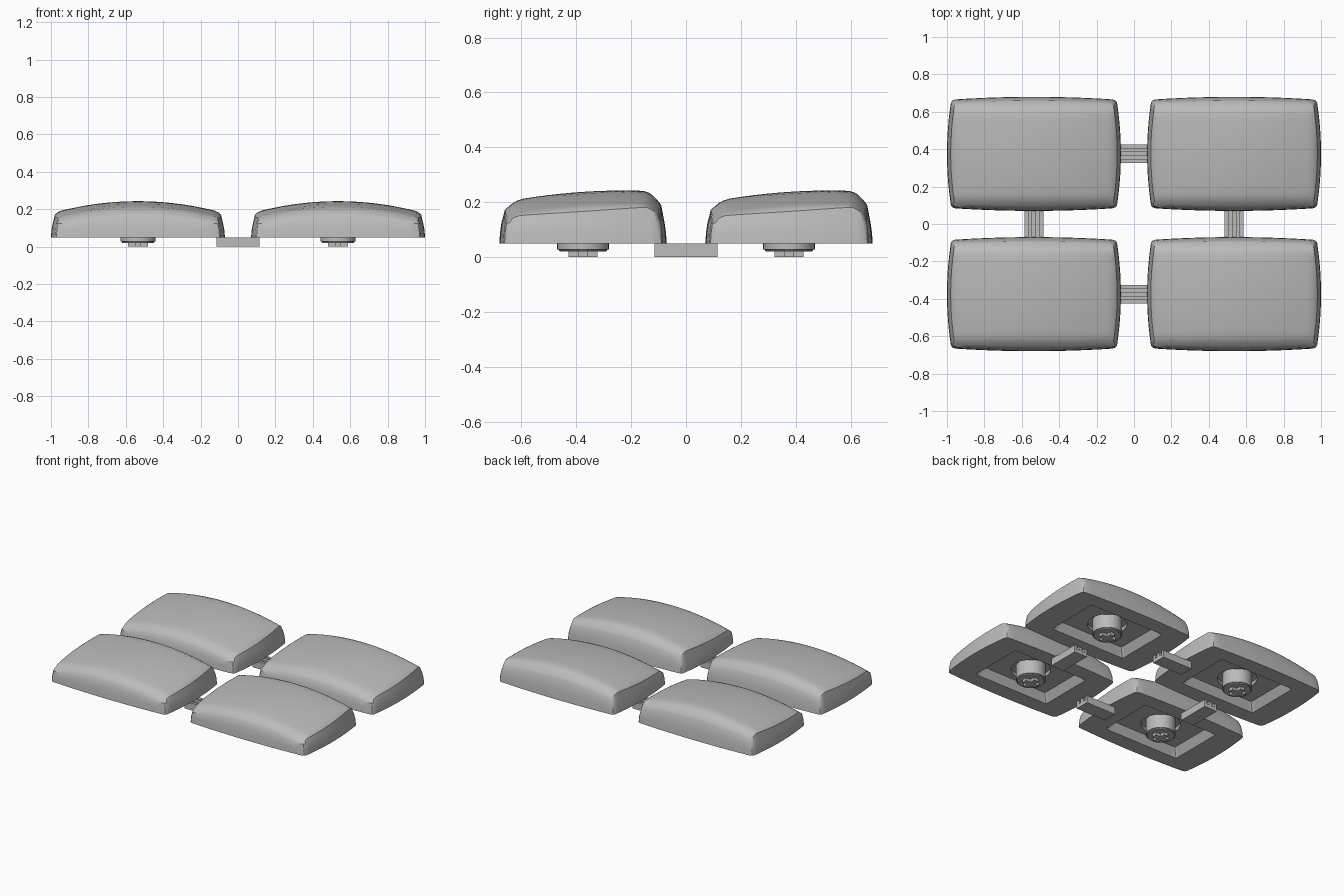
import bpy, bmesh, math
from mathutils import Vector

cube = bpy.data.objects.get("Cube")
if cube:
    bpy.data.objects.remove(cube, do_unlink=True)

mat = bpy.data.materials.new("light_grey")
mat.use_nodes = True
GREY = (0.5, 0.5, 0.5, 1)
mat.diffuse_color = GREY
mat.node_tree.nodes["Principled BSDF"].inputs["Base Color"].default_value = GREY

HX, HY, BASE = 0.465, 0.305, 0.05


def finish(bm, name, loc, angle=30):
    """Turn a bmesh into a shaded object."""
    bmesh.ops.recalc_face_normals(bm, faces=bm.faces)
    mesh = bpy.data.meshes.new(name)
    bm.to_mesh(mesh)
    bm.free()
    mesh.materials.append(mat)
    ob = bpy.data.objects.new(name, mesh)
    bpy.context.collection.objects.link(ob)
    ob.location = loc
    bpy.ops.object.select_all(action='DESELECT')
    ob.select_set(True)
    bpy.context.view_layer.objects.active = ob
    bpy.ops.object.shade_smooth_by_angle(angle=math.radians(angle))
    return ob


def square_path(n=20):
    """Points round a unit square, with slightly rounded corners."""
    side = [(-0.95 + 1.9 * i / n, -1) for i in range(n + 1)] + [(0.985, -0.985)]
    pts = []
    for _ in range(4):
        pts += side
        side = [(-v, u) for u, v in side]
    return pts


PATH = square_path()


def top_z(x, y):
    """Height of the domed, sloping top with its rolled edges."""
    z = 0.243 - 0.22 * (y - 0.15) ** 2 - 0.3 * x * x
    roll_x = min(max((abs(x) - 0.405) / 0.04, 0), 1)
    roll_y = min(max((abs(y) - 0.215) / 0.07, 0), 1)
    drop = max(0.012 * roll_x ** 2, (0.05 if y > 0 else 0.03) * roll_y ** 2)
    return max(z - drop, 0.135)


def pillow(hx, hy, z=None, bulge=0.05):
    """Ring with gently bowed sides; follows the top when z is not given."""
    ring = []
    for u, v in PATH:
        x, y = u * hx * (1 - bulge * v * v), v * hy * (1 - bulge * u * u)
        ring.append((x, y, top_z(x, y) if z is None else z))
    return ring


def circle(r, z):
    return [(*(Vector(p).normalized() * r), z) for p in PATH]


def key_cap(name, loc):
    """Loft from the recess under the cap, out round the wall and over the top."""
    rings = [circle(0.09, 0.13), circle(0.125, 0.13), circle(0.125, 0.105),
             pillow(0.255, 0.165, 0.105, 0), pillow(0.29, 0.195, BASE, 0),
             pillow(HX, HY, BASE), pillow(HX - 0.003, HY - 0.003, 0.09),
             pillow(HX - 0.01, HY - 0.008, 0.125)]
    for d in (0.02, 0.024, 0.03, 0.038, 0.05, 0.065, 0.085):
        rings.append(pillow(HX - d, HY - d))
    for s in (0.8, 0.6, 0.4, 0.2):
        rings.append(pillow((HX - 0.085) * s, (HY - 0.085) * s))
    bm = bmesh.new()
    loops = [[bm.verts.new(p) for p in ring] for ring in rings]
    n = len(PATH)
    for a, b in zip(loops, loops[1:]):
        for i in range(n):
            j = (i + 1) % n
            bm.faces.new((a[i], a[j], b[j], b[i]))
    bm.faces.new(loops[0])
    centre = bm.verts.new((0, 0, top_z(0, 0)))
    for i in range(n):
        bm.faces.new((loops[-1][i], loops[-1][(i + 1) % n], centre))
    return finish(bm, name, loc)


def prism(bm, profile, height, axis):
    """Extrude a closed profile along an axis vector."""
    face = bm.faces.new([bm.verts.new(p) for p in profile])
    out = bmesh.ops.extrude_face_region(bm, geom=[face])
    verts = [g for g in out["geom"] if isinstance(g, bmesh.types.BMVert)]
    bmesh.ops.translate(bm, verts=verts, vec=Vector(axis) * height)


def stem(name, loc):
    """Round post with a softened lower rim."""
    bm = bmesh.new()
    bmesh.ops.create_cone(bm, cap_ends=True, segments=40, radius1=0.094,
                          radius2=0.094, depth=0.12)
    bmesh.ops.translate(bm, verts=bm.verts, vec=(0, 0, 0.08))
    rim = [e for e in bm.edges if all(v.co.z < 0.03 for v in e.verts)]
    bmesh.ops.bevel(bm, geom=rim, offset=0.008, segments=3, affect='EDGES')
    return finish(bm, name, loc)


def stem_cross(name, loc):
    """Plus-shaped peg below the post."""
    a, w = 0.053, 0.017
    arm = [(a, -w), (a, w), (w, w)]
    profile = []
    for _ in range(4):
        profile += arm
        arm = [(-y, x) for x, y in arm]
    bm = bmesh.new()
    prism(bm, [(x, y, 0) for x, y in profile], 0.03, (0, 0, 1))
    return finish(bm, name, loc)


def connector(name, loc, turned):
    """Small bar with two grooves along its top."""
    half = [(0.01, 0.02), (0.01, 0.05), (0.01, 0.05)]
    right = [(0.05, 0), (0.05, 0.05), (0.03, 0.05), (0.03, 0.025),
             (0.012, 0.025), (0.012, 0.05)]
    outline = right + [(-y, z) for y, z in reversed(right)]
    bm = bmesh.new()
    prism(bm, [(-0.115, y, z) for y, z in outline], 0.23, (1, 0, 0))
    ob = finish(bm, name, loc)
    if turned:
        ob.rotation_euler.z = math.pi / 2
    return ob


# Four caps with their posts
for sx, side in ((-1, "right"), (1, "left")):
    for sy, end in ((-1, "front"), (1, "back")):
        place = (sx * 0.535, sy * 0.375, 0)
        tag = end + "_" + side
        key_cap("cap_" + tag, place)
        stem("stem_" + tag, place)
        stem_cross("stem_cross_" + tag, place)

# Bars joining neighbouring caps
for s, end, side in ((-1, "front", "right"), (1, "back", "left")):
    connector("connector_" + end, (0, s * 0.375, 0), False)
    connector("connector_" + side, (s * 0.535, 0, 0), True)
